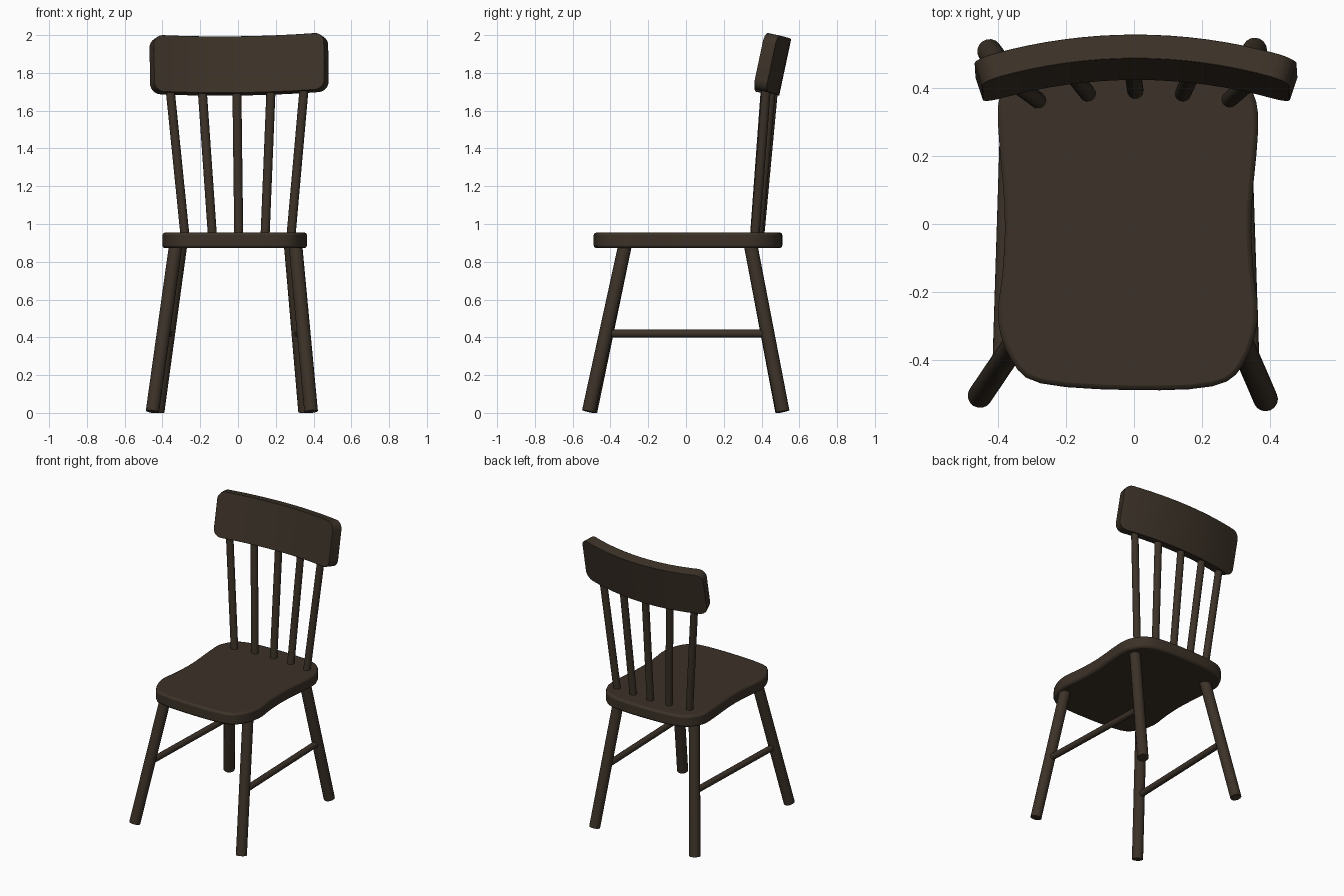
import bpy, bmesh, math
from mathutils import Vector, Matrix

cube = bpy.data.objects.get("Cube")
if cube:
    bpy.data.objects.remove(cube, do_unlink=True)

# Dark stained wood
wood = bpy.data.materials.new("dark_brown_wood")
wood.use_nodes = True
COLOR = (0.045, 0.032, 0.021, 1)
wood.diffuse_color = COLOR
bsdf = next(n for n in wood.node_tree.nodes if n.type == 'BSDF_PRINCIPLED')
bsdf.inputs["Base Color"].default_value = COLOR
bsdf.inputs["Roughness"].default_value = 0.7


def finish(name, bm, bevel=0.0, segments=2):
    bmesh.ops.recalc_face_normals(bm, faces=bm.faces[:])
    mesh = bpy.data.meshes.new(name)
    bm.to_mesh(mesh)
    bm.free()
    mesh.materials.append(wood)
    ob = bpy.data.objects.new(name, mesh)
    bpy.context.collection.objects.link(ob)
    if bevel:
        mod = ob.modifiers.new("Soft edges", 'BEVEL')
        mod.width, mod.segments = bevel, segments
        mod.limit_method, mod.angle_limit = 'ANGLE', math.radians(50)
    bpy.ops.object.select_all(action='DESELECT')
    ob.select_set(True)
    bpy.context.view_layer.objects.active = ob
    bpy.ops.object.shade_smooth_by_angle(angle=math.radians(40))
    return ob


def rod(name, a, b, radius):
    """Round bar between two points."""
    a, b = Vector(a), Vector(b)
    axis = b - a
    turn = axis.to_track_quat('Z', 'Y').to_matrix().to_4x4()
    bm = bmesh.new()
    bmesh.ops.create_cone(bm, cap_ends=True, segments=16, radius1=radius,
                          radius2=radius, depth=axis.length,
                          matrix=Matrix.Translation((a + b) / 2) @ turn)
    return finish(name, bm)


def smooth_loop(points, steps):
    """Closed Catmull-Rom curve through the points."""
    pts = [Vector(p) for p in points]
    out = []
    for i in range(len(pts)):
        p0, p1, p2, p3 = (pts[(i + k - 1) % len(pts)] for k in range(4))
        for s in range(steps):
            t = s / steps
            out.append(0.5 * (2 * p1 + (p2 - p0) * t
                              + (2 * p0 - 5 * p1 + 4 * p2 - p3) * t * t
                              + (3 * p1 - p0 - 3 * p2 + p3) * t ** 3))
    return out


# Seat: waisted outline, extruded and softened
SEAT_LOW, SEAT_HIGH = 0.872, 0.955
outline = [(-0.01, -0.488), (0.23, -0.477), (0.32, -0.415), (0.364, -0.28),
           (0.35, -0.13), (0.345, 0.04), (0.365, 0.28), (0.35, 0.385),
           (0.29, 0.465), (0.19, 0.5), (-0.01, 0.51), (-0.22, 0.5),
           (-0.33, 0.465), (-0.388, 0.385), (-0.4, 0.3), (-0.38, 0.04),
           (-0.385, -0.13), (-0.4, -0.28), (-0.36, -0.4), (-0.275, -0.468)]
bm = bmesh.new()
base = bm.faces.new([bm.verts.new((p.x, p.y, SEAT_LOW))
                     for p in smooth_loop(outline, 3)])
top = bmesh.ops.extrude_face_region(bm, geom=[base])
bmesh.ops.translate(bm, vec=(0, 0, SEAT_HIGH - SEAT_LOW),
                    verts=[g for g in top["geom"] if isinstance(g, bmesh.types.BMVert)])
if not base.is_valid or len(bm.faces) == len(outline) * 3 + 1:
    bmesh.ops.holes_fill(bm, edges=bm.edges[:], sides=0)
finish("seat", bm, bevel=0.014)

# Splayed legs, foot to seat
legs = {
    "front_right": ((-0.453, -0.505, 0.007), (-0.328, -0.32, 0.9)),
    "front_left": ((0.387, -0.515, 0.007), (0.303, -0.32, 0.9)),
    "back_right": ((-0.425, 0.508, 0.007), (-0.303, 0.34, 0.9)),
    "back_left": ((0.355, 0.512, 0.007), (0.278, 0.34, 0.9)),
}
for name, (foot, head) in legs.items():
    rod(name + "_leg", foot, head, 0.036)

# Side stretchers between the legs
for side in ("right", "left"):
    ends = []
    for place in ("front_", "back_"):
        foot, head = map(Vector, legs[place + side])
        ends.append(foot.lerp(head, (0.42 - foot.z) / (head.z - foot.z)))
    rod(side + "_stretcher", *ends, 0.021)

# Back spindles fanning out from seat to rail
spindles = [(-0.28, 0.362, -0.36, 0.42), (-0.135, 0.382, -0.19, 0.452),
            (0.004, 0.39, -0.006, 0.464), (0.143, 0.382, 0.175, 0.452),
            (0.28, 0.365, 0.35, 0.425)]
for i, (x0, y0, x1, y1) in enumerate(spindles):
    rod(f"back_spindle_{i + 1}", (x0, y0, 0.93), (x1, y1, 1.72), 0.024)

# Curved top rail with rounded corners, leaning back
ARC, HALF, TALL, THICK, CORNER = 1.5, 0.47, 0.153, 0.072, 0.055
inner = HALF - CORNER
right = [inner + CORNER * math.sin(math.radians(a)) for a in range(0, 91, 15)]
mids = [inner * k / 8 for k in range(-7, 8)]
bm = bmesh.new()
rings = []
for s in [-v for v in reversed(right)] + mids + right:
    over = max(0.0, abs(s) - inner)
    h = TALL - CORNER + math.sqrt(max(0.0, CORNER ** 2 - over ** 2))
    ang = s / ARC
    ring = []
    for r, z in ((-1, -h), (1, -h), (1, h), (-1, h)):
        rad = ARC + r * THICK / 2
        ring.append(bm.verts.new((rad * math.sin(ang), rad * math.cos(ang) - ARC, z)))
    rings.append(ring)
for a, b in zip(rings, rings[1:]):
    for k in range(4):
        bm.faces.new((a[k], a[(k + 1) % 4], b[(k + 1) % 4], b[k]))
bm.faces.new(rings[0])
bm.faces.new(rings[-1])
rail = finish("top_rail", bm, bevel=0.007)
rail.location = (0.006, 0.49, 1.837)
rail.rotation_euler = (math.radians(-12), math.radians(-0.8), 0)
